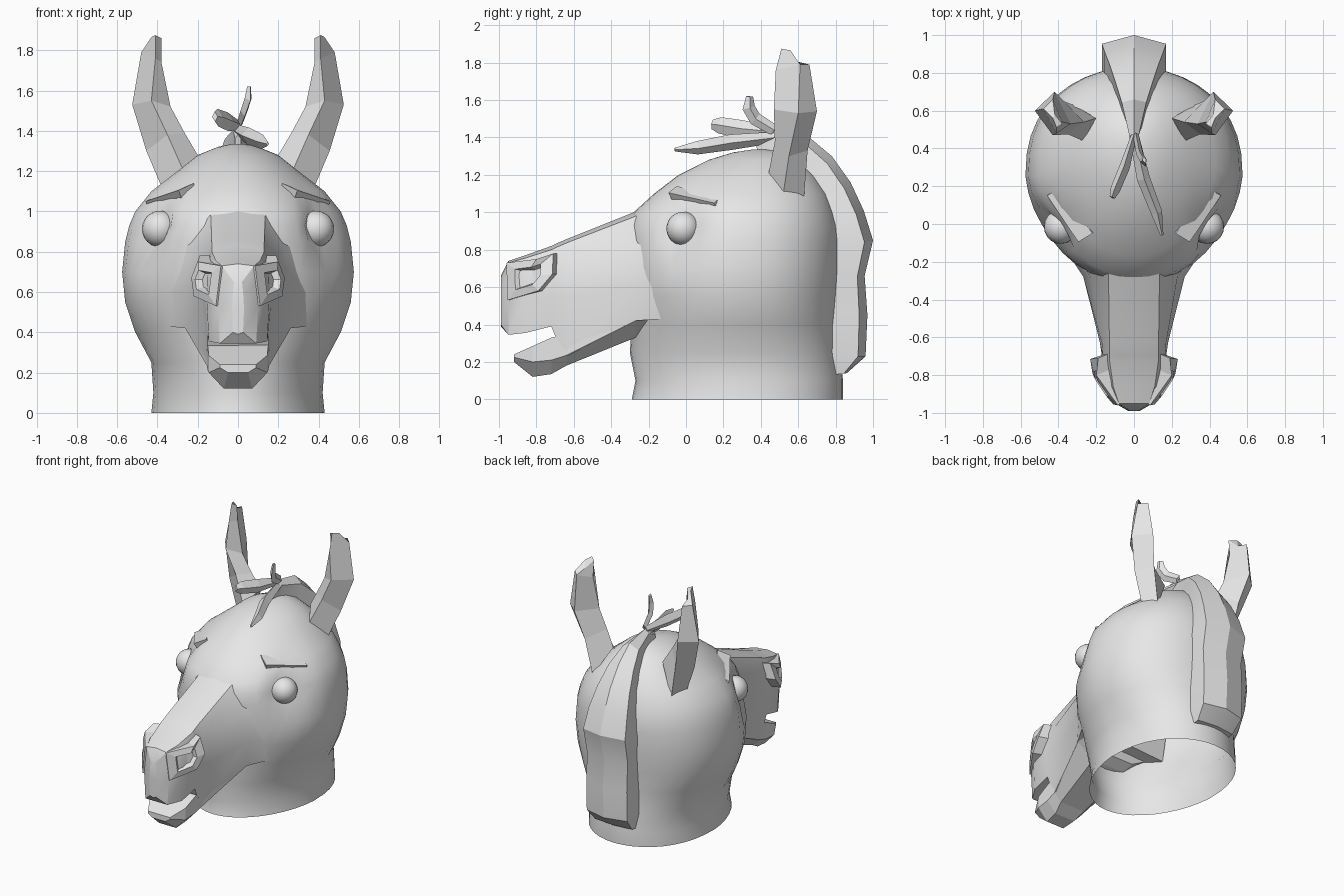
import bpy, bmesh
from math import sin, cos, pi, exp
from mathutils import Vector

cube = bpy.data.objects.get("Cube")
if cube:
    bpy.data.objects.remove(cube, do_unlink=True)

grey = bpy.data.materials.new("plain_grey")
grey.use_nodes = True
GREY = (0.8, 0.8, 0.8, 1)
grey.diffuse_color = GREY
grey.node_tree.nodes["Principled BSDF"].inputs["Base Color"].default_value = GREY


def finish(name, bm, angle=0):
    mesh = bpy.data.meshes.new(name)
    bm.to_mesh(mesh)
    bm.free()
    mesh.materials.append(grey)
    ob = bpy.data.objects.new(name, mesh)
    bpy.context.collection.objects.link(ob)
    if angle:
        bpy.ops.object.select_all(action='DESELECT')
        ob.select_set(True)
        bpy.context.view_layer.objects.active = ob
        bpy.ops.object.shade_smooth_by_angle(angle=angle)
    return ob


def loft(name, sections, angle=0, open_start=False):
    """Skin closed sections that all have the same point count, then cap the ends."""
    bm = bmesh.new()
    rings = [[bm.verts.new(p) for p in s] for s in sections]
    n = len(rings[0])
    for a, b in zip(rings, rings[1:]):
        for i in range(n):
            j = (i + 1) % n
            bm.faces.new((a[i], a[j], b[j], b[i]))
    first = bm.faces.new(rings[0])
    bm.faces.new(rings[-1])
    bmesh.ops.recalc_face_normals(bm, faces=bm.faces)
    if open_start:
        bmesh.ops.delete(bm, geom=[first], context='FACES_ONLY')
    return finish(name, bm, angle)


def mirrored(y, half):
    """Closed section at depth y from half-profile points (x, z), top to bottom."""
    right = [(x, y, z) for x, z in half]
    left = [(-x, y, z) for x, z in reversed(half) if x > 0]
    return right + left


def both_sides(ob):
    mod = ob.modifiers.new("mirror", 'MIRROR')
    mod.use_axis[0] = True
    mod.merge_threshold = 0.0001


# Skull and open neck: oval rings (height, front, back, half width)
RINGS = [(0, -.29, .84, .43), (.1, -.27, .84, .42), (.25, -.3, .82, .43),
         (.4, -.29, .81, .51), (.55, -.31, .82, .56), (.7, -.32, .83, .575),
         (.85, -.32, .83, .56), (.93, -.31, .82, .54), (1.0, -.28, .8, .51),
         (1.1, -.17, .76, .43), (1.2, -.04, .69, .3), (1.28, .12, .6, .2),
         (1.32, .25, .52, .1), (1.335, .35, .44, .03)]
SEG = 40
SOCKET = Vector((.45, -.05, .92))


def skull_point(z, front, back, w, a):
    c = cos(a)
    if c < 0:
        c = -abs(c) ** .85          # fuller at the back
    x = w * sin(a) * (1 - .09 * max(c, 0))
    y = (front + back) / 2 - (back - front) / 2 * c
    d = (Vector((abs(x), y, z)) - SOCKET).length
    return (x * (1 - .2 * exp(-(d / .13) ** 2)), y, z)


loft("skull", [[skull_point(*r, 2 * pi * i / SEG) for i in range(SEG)]
               for r in RINGS], .7, open_start=True)

# Upper muzzle, reaching down to the jaw behind the mouth notch
loft("upper_muzzle", [
    mirrored(-.12, [(0, 1.08), (.15, 1.05), (.34, .85), (.375, .6), (.35, .43), (0, .45)]),
    mirrored(-.28, [(0, 1.0), (.135, .975), (.23, .82), (.268, .6), (.26, .42), (0, .42)]),
    mirrored(-.63, [(0, .86), (.13, .84), (.17, .72), (.18, .55), (.155, .235), (0, .23)]),
    mirrored(-.70, [(0, .83), (.13, .81), (.165, .7), (.17, .55), (.152, .34), (0, .34)]),
    mirrored(-.72, [(0, .82), (.13, .8), (.165, .7), (.165, .55), (.152, .39), (0, .39)]),
    mirrored(-.86, [(0, .77), (.11, .755), (.15, .68), (.155, .55), (.145, .355), (0, .365)]),
    mirrored(-.95, [(0, .74), (.08, .73), (.09, .65), (.1, .53), (.09, .345), (0, .345)]),
    mirrored(-.99, [(0, .66), (.02, .65), (.025, .6), (.03, .52), (.025, .4), (0, .39)]),
], .5)

# Lower jaw: (depth, top, half width, corner height, bottom half width, bottom)
JAW = [(-.2, .47, .3, .45, .15, .37), (-.27, .45, .262, .42, .13, .33),
       (-.64, .35, .155, .235, .1, .18), (-.72, .33, .15, .21, .08, .135),
       (-.82, .285, .145, .2, .07, .12), (-.92, .24, .09, .225, .05, .2)]
loft("lower_jaw", [mirrored(y, [(0, t), (w, t), (w, c), (wb, b), (0, b)])
                   for y, t, w, c, wb, b in JAW])

# Flared nostrils: root, rim, opening and sunken pit
RIM = [Vector(p) for p in [(.19, -.71, .78), (.232, -.715, .67), (.22, -.79, .58),
                           (.11, -.955, .53), (.085, -.96, .73), (.2, -.8, .75)]]
HUB = Vector((.19, -.86, .655))


def shrunk(scale, shift):
    return [HUB + (p - HUB) * scale + Vector(shift) for p in RIM]


both_sides(loft("nostrils", [[(p.x * .5, p.y + .04, p.z) for p in RIM], RIM,
                             shrunk(.55, (0, 0, 0)), shrunk(.4, (-.03, .03, 0))]))

# Eyes
bm = bmesh.new()
bmesh.ops.create_uvsphere(bm, u_segments=20, v_segments=12, radius=.09)
bmesh.ops.translate(bm, verts=bm.verts, vec=(.387, -.015, .913))
both_sides(finish("eyes", bm, 1.0))

# Brow ridges
BROW = [(.22, -.05, 1.14), (.295, -.095, 1.105), (.46, .15, 1.05), (.39, .19, 1.085)]
both_sides(loft("brows", [BROW, [(x * .93, y + .03, z - .06) for x, y, z in BROW]]))

# Ears: sections run inner, front, outer, back
both_sides(loft("ears", [
    [(.2, .56, 1.28), (.27, .44, 1.2), (.37, .52, 1.1), (.32, .63, 1.07)],
    [(.265, .54, 1.39), (.35, .475, 1.38), (.455, .55, 1.3), (.37, .65, 1.33)],
    [(.335, .53, 1.52), (.43, .47, 1.55), (.525, .6, 1.53), (.42, .7, 1.54)],
    [(.38, .54, 1.74), (.41, .48, 1.76), (.48, .61, 1.79), (.43, .66, 1.79)],
    [(.38, .53, 1.86), (.41, .51, 1.875), (.43, .56, 1.865), (.42, .58, 1.81)],
]))

# Mane: (ridge depth, ridge height, root depth, root height, half width)
MANE = [(.37, 1.38, .39, 1.29, .015), (.47, 1.44, .47, 1.26, .025),
        (.66, 1.4, .58, 1.2, .065), (.78, 1.3, .66, 1.1, .1),
        (.88, 1.16, .71, 1.0, .13), (.95, 1.01, .75, .9, .155),
        (1.0, .85, .77, .8, .17), (.955, .66, .76, .64, .165),
        (.97, .45, .75, .45, .165), (.96, .23, .76, .23, .165),
        (.86, .14, .78, .13, .15)]


def mane_section(y, z, ry, rz, w):
    ey, ez = y + (ry - y) * .2, z + (rz - z) * .2
    return [(-w, ry, rz), (-w, ey, ez), (0, y, z), (w, ey, ez), (w, ry, rz)]


loft("mane", [mane_section(*m) for m in MANE], .4)


# Forelock tufts: paths of (x, y, z, half width), thick = height over width
def tuft(name, path, thick):
    pts = [Vector(p[:3]) for p in path]
    sections = []
    for i, p in enumerate(pts):
        t = (pts[min(i + 1, len(pts) - 1)] - pts[max(i - 1, 0)]).normalized()
        side = t.cross(Vector((0, .3, 1))).normalized()
        up = side.cross(t)
        r = path[i][3]
        sections.append([p + side * r, p + up * r * thick,
                         p - side * r, p - up * r * thick])
    loft(name, sections)


tuft("long_tuft", [(0, .47, 1.4, .025), (.05, .24, 1.375, .035),
                   (.12, .06, 1.345, .03), (.148, -.06, 1.335, .008)], 1.2)
tuft("side_tuft", [(0, .47, 1.43, .015), (-.05, .3, 1.445, .028),
                   (-.1, .18, 1.465, .026), (-.115, .14, 1.47, .015)], 1.7)
tuft("upright_tuft", [(.01, .47, 1.44, .015), (.03, .37, 1.5, .018),
                      (.05, .335, 1.56, .018), (.055, .34, 1.62, .01)], 2)
